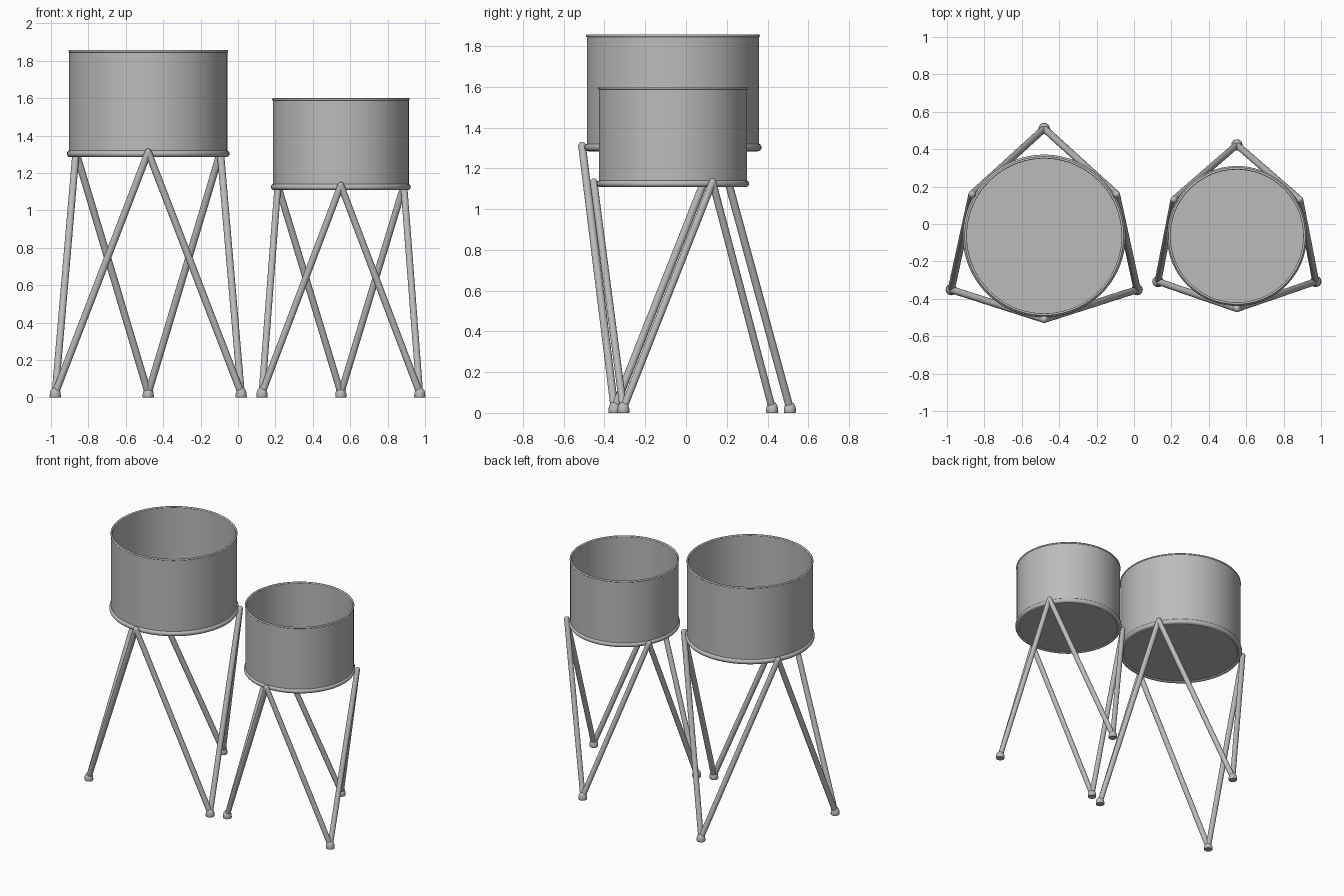
import bpy, bmesh, math
from mathutils import Vector

if "Cube" in bpy.data.objects:
    bpy.data.objects.remove(bpy.data.objects["Cube"])

metal = bpy.data.materials.new("grey metal")
metal.diffuse_color = (0.5, 0.5, 0.5, 1)
metal.use_nodes = True
metal.node_tree.nodes["Principled BSDF"].inputs["Base Color"].default_value = metal.diffuse_color
SEG = 96


def finish(bm, name):
    bmesh.ops.recalc_face_normals(bm, faces=bm.faces)
    me = bpy.data.meshes.new(name)
    bm.to_mesh(me)
    bm.free()
    me.materials.append(metal)
    ob = bpy.data.objects.new(name, me)
    bpy.context.collection.objects.link(ob)
    bpy.ops.object.select_all(action='DESELECT')
    ob.select_set(True)
    bpy.context.view_layer.objects.active = ob
    bpy.ops.object.shade_smooth_by_angle(angle=math.radians(40))
    return ob


def lathe(name, profile, centre, closed=False, seg=SEG):
    """Spin (radius, z) points about a vertical axis."""
    bm = bmesh.new()
    vs = [bm.verts.new((r, 0, z)) for r, z in profile]
    pairs = list(zip(vs, vs[1:])) + ([(vs[-1], vs[0])] if closed else [])
    es = [bm.edges.new(p) for p in pairs]
    bmesh.ops.spin(bm, geom=vs + es, cent=(0, 0, 0), axis=(0, 0, 1),
                   angle=2 * math.pi, steps=seg, use_duplicate=False)
    bmesh.ops.remove_doubles(bm, verts=bm.verts, dist=1e-5)
    bmesh.ops.translate(bm, verts=bm.verts, vec=centre)
    return finish(bm, name)


def hoop(name, r, minor, z, centre):
    pts = [(r + minor * math.cos(a), z + minor * math.sin(a))
           for a in (2 * math.pi * i / 16 for i in range(16))]
    return lathe(name, pts, centre, closed=True)


def tube(name, a, b, r):
    bm = bmesh.new()
    d = b - a
    bmesh.ops.create_cone(bm, cap_ends=True, segments=20, radius1=r,
                          radius2=r, depth=d.length)
    bmesh.ops.transform(bm, verts=bm.verts,
                        matrix=d.to_track_quat('Z', 'Y').to_matrix().to_4x4())
    bmesh.ops.translate(bm, verts=bm.verts, vec=(a + b) / 2)
    return finish(bm, name)


def planter(tag, cx, cy, r, z_ring, z_top, ring_r, foot_r, apex_r, leg):
    c = Vector((cx, cy, 0))
    # open drum with thin wall and floor
    lathe(tag + "_drum", [(0, z_ring - 0.012), (r, z_ring - 0.012),
                          (r, z_top - 0.004), (r - 0.008, z_top - 0.004),
                          (r - 0.008, z_ring + 0.02), (0, z_ring + 0.02)], c)
    # rolled rim and support ring
    hoop(tag + "_rim", r - 0.003, 0.0065, z_top - 0.0065, c)
    hoop(tag + "_support_ring", r - 0.007, ring_r, z_ring, c)
    # three feet, three apexes, and a zigzag of legs between them
    for i in range(3):
        ang = math.radians(90 + 120 * i)
        foot = c + Vector((math.cos(ang), math.sin(ang), 0)) * foot_r
        lathe(tag + "_foot", [(0, 0), (0.028, 0), (0.03, 0.004), (0.029, 0.022),
                              (0.025, 0.038), (0.015, 0.05), (0, 0.054)], foot, seg=24)
        for s in (-1, 1):
            b = ang + s * math.radians(60)
            apex = c + Vector((math.cos(b), math.sin(b), 0)) * apex_r
            apex.z = z_ring + 0.008
            tube(tag + "_leg", foot + Vector((0, 0, 0.022)), apex, leg)
            # rounded weld at the apex
            if s == 1:
                bm = bmesh.new()
                bmesh.ops.create_uvsphere(bm, u_segments=20, v_segments=12, radius=leg)
                bmesh.ops.translate(bm, verts=bm.verts, vec=apex)
                finish(bm, tag + "_leg_joint")


planter("large", -0.48, -0.064, 0.423, 1.303, 1.857, 0.019, 0.574, 0.446, 0.019)
planter("small", 0.55, -0.064, 0.364, 1.125, 1.6, 0.017, 0.487, 0.389, 0.018)
